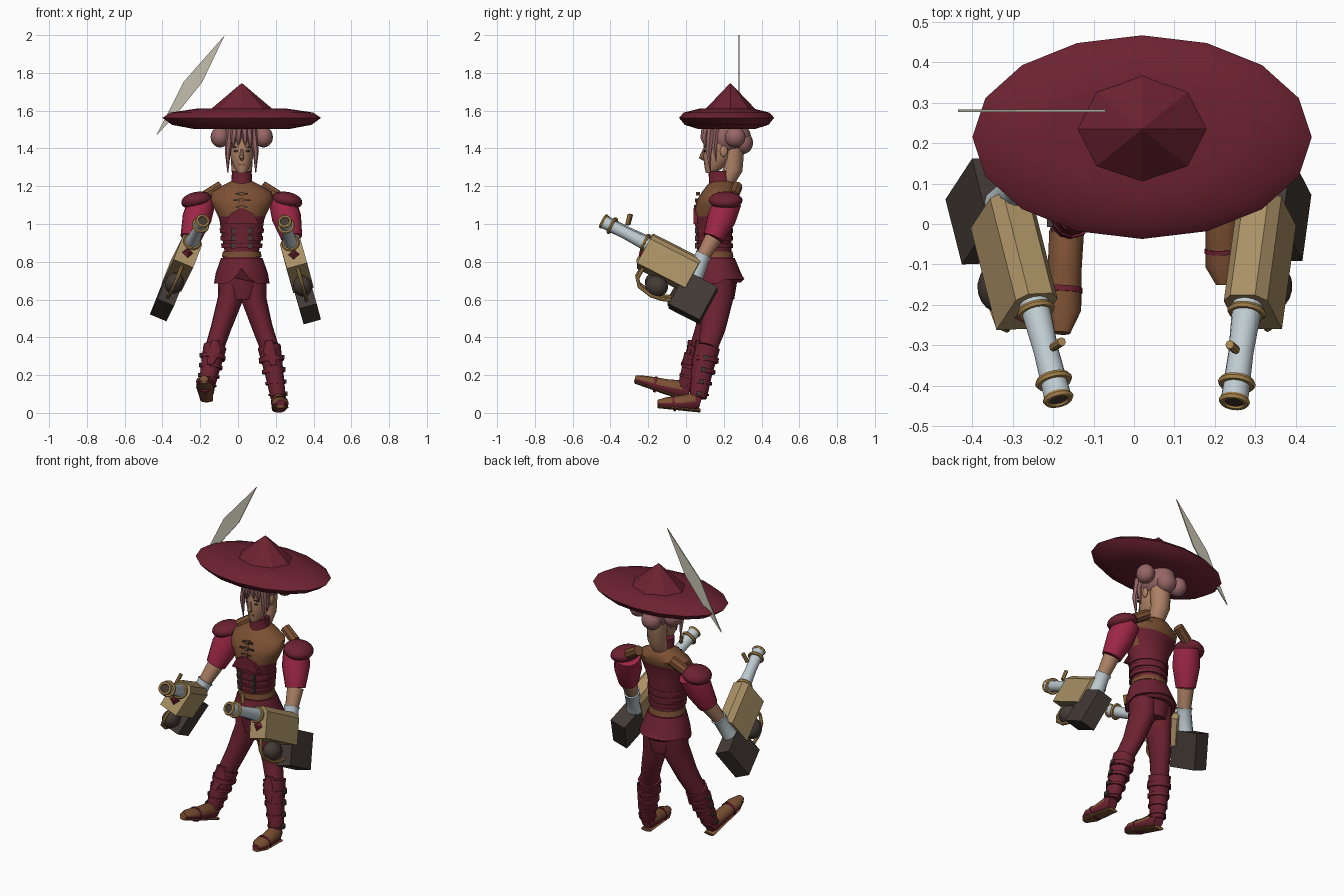
import bpy, bmesh, math
from mathutils import Vector, Matrix

cube = bpy.data.objects.get("Cube")
if cube:
    bpy.data.objects.remove(cube)


def material(name, *rgb):
    m = bpy.data.materials.new(name)
    m.use_nodes = True
    m.diffuse_color = (*rgb, 1)
    m.node_tree.nodes["Principled BSDF"].inputs["Base Color"].default_value = (*rgb, 1)
    return m


RED = material("dark red cloth", .15, .016, .03)
CRIMSON = material("crimson sleeve", .34, .02, .06)
SKIN = material("skin", .42, .22, .13)
LEATHER = material("brown leather", .2, .08, .033)
BRASS = material("brass casing", .4, .28, .13)
TRIM = material("golden trim", .42, .25, .08)
DARK = material("dark brown", .055, .042, .035)
STEEL = material("pale steel", .52, .6, .64)
HAIR = material("dusty pink hair", .31, .13, .13)
BONE = material("pale blade", .55, .52, .42)


def finish(name, bm, mats, rule=None, smooth=True):
    """Turn a bmesh into a coloured, shaded object."""
    bmesh.ops.recalc_face_normals(bm, faces=bm.faces)
    me = bpy.data.meshes.new(name)
    if rule:
        for f in bm.faces:
            f.material_index = rule(f.calc_center_median(), f.normal)
    bm.to_mesh(me)
    bm.free()
    for m in mats if isinstance(mats, tuple) else (mats,):
        me.materials.append(m)
    ob = bpy.data.objects.new(name, me)
    bpy.context.collection.objects.link(ob)
    if smooth:
        bpy.ops.object.select_all(action='DESELECT')
        bpy.context.view_layer.objects.active = ob
        ob.select_set(True)
        bpy.ops.object.shade_smooth_by_angle(angle=math.radians(40))
    return ob


def tube(name, pts, radii, mats, n=12, axis=None, rule=None, smooth=True, closed=False):
    """Loft elliptical rings along a path; a radius may be a number or (side, depth)."""
    bm, rings = bmesh.new(), []
    pts = [Vector(p) for p in pts]
    for i, p in enumerate(pts):
        t = Vector(axis) if axis else pts[min(i + 1, len(pts) - 1)] - pts[max(i - 1, 0)]
        t.normalize()
        ref = Vector((1, 0, 0)) if abs(t.x) < .9 else Vector((0, 1, 0))
        s = (ref - t * ref.dot(t)).normalized()
        w = t.cross(s)
        r = radii[i] if isinstance(radii, (list, tuple)) else radii
        a, b = r if isinstance(r, tuple) else (r, r)
        rings.append([bm.verts.new(p + s * a * math.cos(k * math.tau / n) + w * b * math.sin(k * math.tau / n))
                      for k in range(n)])
    for lo, hi in zip(rings, rings[1:]):
        for k in range(n):
            bm.faces.new((lo[k], lo[(k + 1) % n], hi[(k + 1) % n], hi[k]))
    bm.faces.new(rings[0])
    bm.faces.new(rings[-1])
    return finish(name, bm, mats, rule, smooth)


def body(name, rows, mats, n=20, rule=None):
    """Level rings given as (z, y centre, half width, half depth)."""
    return tube(name, [(.02, r[1], r[0]) for r in rows], [(r[2], r[3]) for r in rows], mats, n, (0, 0, 1), rule)


def ball(name, c, r, mat, rot=Matrix()):
    bm = bmesh.new()
    bmesh.ops.create_uvsphere(bm, u_segments=16, v_segments=10, radius=1,
                              matrix=Matrix.Translation(c) @ rot @ Matrix.Diagonal((*r, 1)))
    return finish(name, bm, mat)


def prism(name, profile, depth, M, mat):
    """Extrude an (x, z) profile along local y, centred."""
    bm = bmesh.new()
    a, b = [[bm.verts.new(M @ Vector((x, y, z))) for x, z in profile] for y in (-depth / 2, depth / 2)]
    bm.faces.new(a)
    bm.faces.new(b)
    for i in range(len(a)):
        j = (i + 1) % len(a)
        bm.faces.new((a[i], a[j], b[j], b[i]))
    return finish(name, bm, mat, smooth=False)


def box(name, size, M, mat):
    x, y, z = (v / 2 for v in size)
    return prism(name, [(-x, -z), (x, -z), (x, z), (-x, z)], 2 * y, M, mat)


T = Matrix.Translation

# Hat and the thin blade stuck through it
tube("hat_brim", [(.02, .215, z) for z in (1.503, 1.525, 1.562, 1.59, 1.612)],
     [(.42 * k, .252 * k) for k in (.6, .88, 1, .9, .55)], RED, 16, (0, 0, 1))
tube("hat_cone", [(.02, .235, 1.59), (.02, .235, 1.745)], [(.185, .15), .002], RED, 8, (0, 0, 1), smooth=False)
prism("hat_blade", [(-.07, 2), (-.29, 1.75), (-.36, 1.61), (-.435, 1.465), (-.31, 1.6), (-.19, 1.75)],
      .006, T((0, .28, 0)), BONE)

# Head, face and neck
body("head", [(1.27, .13, .022, .025), (1.3, .15, .042, .052), (1.35, .17, .06, .077),
              (1.42, .18, .067, .088), (1.5, .19, .06, .08)], SKIN)
tube("nape", [(.02, .21, 1.22), (.02, .25, 1.29), (.02, .25, 1.42)], [.045, (.055, .05), .06], SKIN)
tube("nose", [(.02, .095, 1.395), (.02, .08, 1.35), (.02, .1, 1.34)], [.006, .013, .008], SKIN, 8)
box("mouth", (.035, .008, .008), T((.02, .101, 1.315)), LEATHER)
for s, side in ((1, "left"), (-1, "right")):
    ball(side + "_eye", (.02 + s * .029, .102, 1.386), (.014, .006, .006), DARK)
    box(side + "_eyebrow", (.03, .008, .006), T((.02 + s * .03, .1, 1.408)), DARK)
    ball(side + "_ear", (.02 + s * .068, .2, 1.385), (.01, .02, .03), SKIN)
    ball(side + "_hair_bun", (.02 + s * .115, .26, 1.46), (.05, .055, .055), HAIR)
    for k, (x, y, low) in enumerate(((.074, .13, 1.27), (.068, .16, 1.33), (.045, .11, 1.4), (.018, .1, 1.41))):
        tube(f"{side}_fringe_{k}", [(.02 + s * x * .8, y, 1.5), (.02 + s * x, y - .01, (1.5 + low) / 2),
                                    (.02 + s * x, y, low)], [.022, .016, .002], HAIR, 6)
ball("hair_cap", (.02, .225, 1.46), (.085, .12, .09), HAIR)
ball("hair_knot", (.02, .3, 1.43), (.06, .055, .06), HAIR)
body("collar", [(1.18, .185, .075, .08), (1.22, .185, .055, .062), (1.28, .178, .052, .06)], RED)

# Torso: leather vest over a red bodice
body("torso", [(.6, .165, .08, .09), (.72, .165, .12, .11), (.8, .155, .105, .1), (.86, .15, .092, .09),
               (.93, .148, .105, .095), (1.02, .147, .118, .1), (1.04, .147, .125, .101), (1.1, .15, .155, .1),
               (1.13, .16, .165, .1), (1.17, .18, .16, .095), (1.21, .19, .09, .075), (1.23, .19, .05, .05)],
     (RED, LEATHER), 24, lambda c, n: int((c.z > 1.03 and c.y < .19) or c.z > 1.14))
body("waist_band", [(.825, .152, .106, .1), (.855, .15, .1, .096)], LEATHER)
prism("bodice_front", [(-.07, 1.0), (.11, 1.0), (.08, 1.055), (.02, 1.085), (-.04, 1.055)], .02,
      T((0, .05, 0)), RED)
for k, z in enumerate((.885, .925, .965)):
    body(f"belt_{k}", [(z - .012, .148, .108 + .004 * k, .1), (z + .012, .148, .109 + .004 * k, .1)], RED)
    for s in (-1, 1):
        box(f"belt_buckle_{k}", (.022, .018, .028), T((.02 + s * .045, .056, z)), DARK)
for k, z in enumerate((1.09, 1.125, 1.16)):
    y = .052 + .2 * max(0, z - 1.1)
    box(f"vest_clasp_{k}", (.09 - .025 * abs(k - 1), .012, .008), T((.02, y, z)), DARK)
    box(f"vest_toggle_{k}", (.022, .02, .02), T((.02, y, z)), LEATHER)

# Short skirt with a notch at the front
skirt = body("skirt", [(.685, .168, .147, .14), (.74, .163, .138, .128), (.82, .153, .11, .105)], RED, 24)
for v in skirt.data.vertices:
    if v.co.z < .7:
        v.co.z += .08 * max(0, 1 - abs(v.co.x - .02) / .06) if v.co.y < .17 else .02
body("skirt_back_roll", [(.69, .2, .1, .09), (.71, .205, .12, .105), (.735, .2, .1, .09)], RED)


# Legs and boots
def leg(side, s, path, heel, toe):
    tube(side + "_trouser_leg", path[:4], [(.07, .09), (.066, .085), (.054, .066), (.05, .055)], RED, 14)
    knee, shin, ankle = (Vector(p) for p in path[3:])
    tube(side + "_boot_shaft", [knee, shin, ankle], [(.062, .066), (.05, .056), (.04, .045)], RED, 12)
    tube(side + "_knee_guard", [knee + Vector((0, -.045, .035)), knee + Vector((0, -.05, -.02)),
                                shin + Vector((0, -.04, .03))], [.02, (.045, .022), .02], RED, 8)
    for k in range(4):
        p = knee.lerp(ankle, .2 + .24 * k)
        r = .066 - .006 * k
        tube(f"{side}_boot_strap_{k}", [p, p.lerp(ankle, .08) - Vector((0, 0, .008))], [(r, r + .004)] * 2, RED)
        box(f"{side}_boot_buckle_{k}", (.02, .026, .022), T(p + Vector((s * (r - .004), 0, 0))), DARK)
    heel, toe = Vector(heel), Vector(toe)
    up = Vector((0, 0, 1))
    steps = [heel.lerp(toe, t) for t in (0, .12, .45, .8, 1)]
    steps = [p + up * h for p, h in zip(steps, (.04, .045, .03, .022, .016))]
    tube(side + "_foot", steps, [(.03, .035), (.043, .05), (.042, .04), (.046, .03), (.022, .018)],
         (RED, LEATHER), 12, rule=lambda c, n: int(n.z > .2 and c.y < heel.y - .05))
    tube(side + "_sole", [heel, heel.lerp(toe, .3), heel.lerp(toe, .75), toe],
         [(.034, .01), (.038, .01), (.046, .01), (.022, .01)], LEATHER)
    p = heel.lerp(toe, .6) + up * .025
    tube(side + "_foot_strap", [p, p.lerp(toe, .12)], [(.047, .042)] * 2, RED)


leg("left", 1, [(.08, .17, .72), (.085, .165, .6), (.13, .145, .45), (.165, .115, .35),
                (.19, .085, .22), (.213, .065, .08)], (.215, .075, .012), (.225, -.15, .035))
leg("right", -1, [(-.035, .165, .72), (-.042, .155, .6), (-.09, .115, .45), (-.122, .075, .35),
                  (-.15, .03, .22), (-.165, .0, .13)], (-.165, .015, .065), (-.18, -.27, .165))


# Arms with padded shoulders and steel cuffs
def arm(side, s, shoulder, elbow, wrist, hand):
    mid = Vector(shoulder).lerp(Vector(elbow), .45)
    tube(side + "_sleeve", [shoulder, mid, elbow], [.072, .078, .056], CRIMSON, 14)
    tube(side + "_forearm", [elbow, wrist], [.046, .036], SKIN)
    tube(side + "_cuff", [Vector(wrist).lerp(Vector(elbow), .15), wrist, hand], [.046, .04, .045], STEEL)
    ball(side + "_shoulder_pad", (.02 + s * .24, .21, 1.125), (.082, .09, .045), RED,
         Matrix.Rotation(s * .2, 4, 'Y'))
    tube(side + "_pad_strap", [(.02 + s * .11, .27, 1.2), (.02 + s * .19, .25, 1.15)], [.03, .03], LEATHER, 8)


arm("left", 1, (.235, .225, 1.12), (.285, .145, .925), (.3, .085, .82), (.32, .04, .7))
arm("right", -1, (-.19, .225, 1.12), (-.25, .145, .925), (-.29, .085, .82), (-.335, .04, .71))


# Hand cannons: local x is sideways, y along the barrel, z up
def cannon(side, centre, forward, lean):
    f = Vector(forward).normalized()
    u = Vector((lean, 0, 1))
    u = (u - f * u.dot(f)).normalized()
    M = T(centre) @ Matrix((f.cross(u), f, u)).transposed().to_4x4()

    def pos(x, y, z):
        return M @ Vector((x, y, z))

    prism(side + "_cannon_casing", [(-.056, -.09), (.056, -.09), (.056, .06), (.032, .09), (-.032, .09),
                                    (-.056, .06)], .29, M, BRASS)
    box(side + "_cannon_stock", (.095, .185, .205), M @ T((0, -.2, -.105)), DARK)
    tube(side + "_barrel", [pos(0, y, .04) for y in (.13, .28, .415)], [.038, .031, .034], STEEL, 16)
    tube(side + "_bore", [pos(0, y, .04) for y in (.41, .418)], .023, DARK, 16)
    for part, y, r in (("base", .165, .039), ("muzzle", .365, .038), ("lip", .415, .03)):
        bpy.ops.mesh.primitive_torus_add(major_radius=r, minor_radius=.009, major_segments=20, minor_segments=6)
        ring = bpy.context.object
        ring.name = f"{side}_barrel_{part}_ring"
        ring.matrix_world = M @ T((0, y, .04)) @ Matrix.Rotation(math.pi / 2, 4, 'X')
        ring.data.materials.append(TRIM)
        bpy.ops.object.shade_smooth_by_angle()
    tube(side + "_sight", [pos(0, .295, .085), pos(0, .31, .14)], .011, TRIM, 8)
    tube(side + "_red_wedge", [pos(0, .14, -.02), pos(0, .165, -.02)], [.035, .01], RED, 4, smooth=False)
    tube(side + "_hand_guard", [pos(0, y, z) for y, z in ((.11, -.085), (.11, -.15), (.08, -.185),
                                                          (0, -.2), (-.06, -.19), (-.11, -.17))], .01, TRIM, 8)
    ball(side + "_glove", pos(0, 0, -.14), (.05, .062, .055), DARK, M.to_3x3().to_4x4())


cannon("left", (.308, -.09, .79), (-.12, -.88, .45), -.28)
cannon("right", (-.292, -.09, .8), (.22, -.87, .44), .42)
